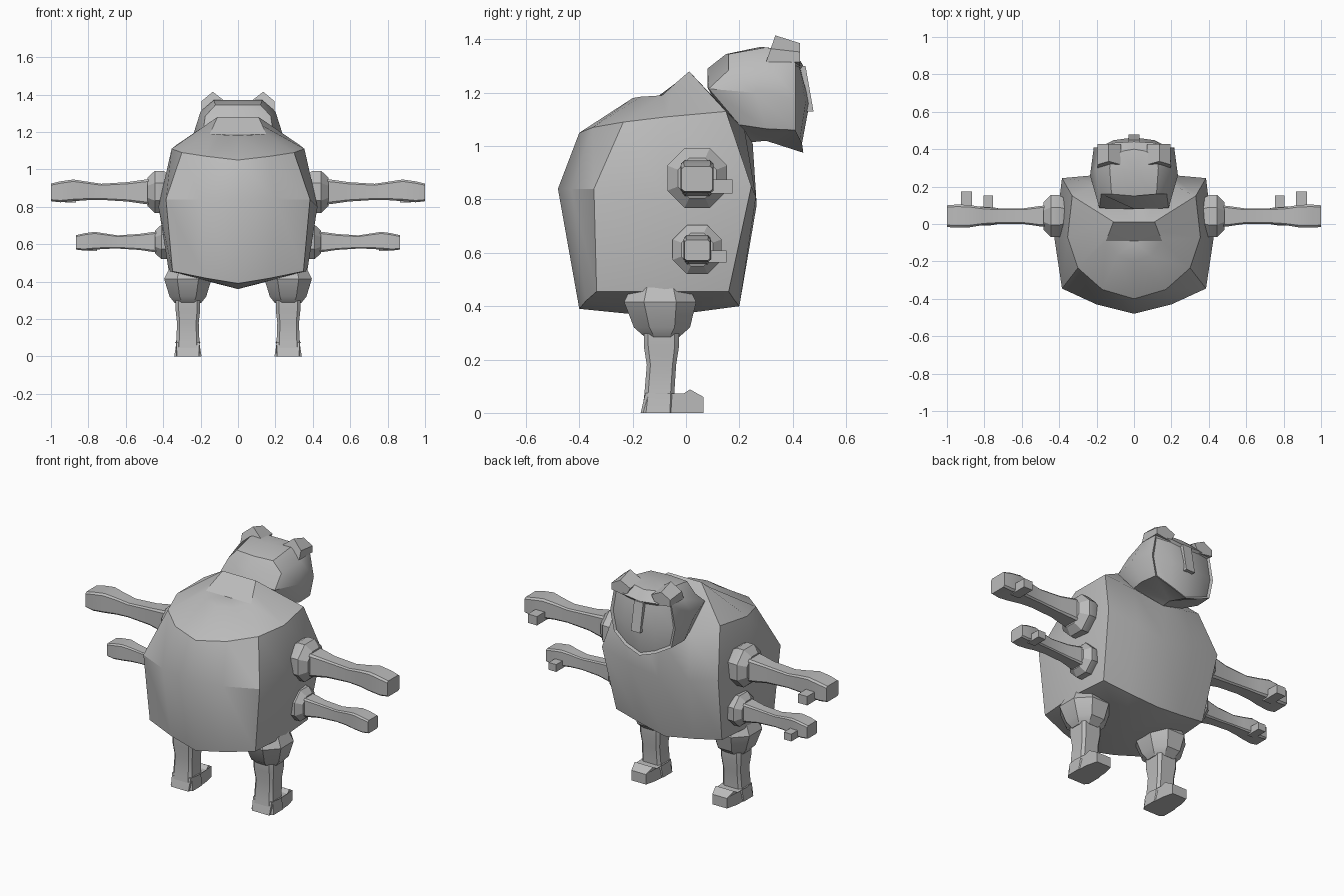
import bpy, bmesh, math
from mathutils import Vector

if "Cube" in bpy.data.objects:
    bpy.data.objects.remove(bpy.data.objects["Cube"])

grey = bpy.data.materials.new("plain grey")
grey.diffuse_color = (0.5, 0.5, 0.5, 1)
grey.use_nodes = True
grey.node_tree.nodes["Principled BSDF"].inputs["Base Color"].default_value = grey.diffuse_color


def finish(name, bm, mirror=False, angle=30):
    bmesh.ops.remove_doubles(bm, verts=bm.verts, dist=1e-5)
    bmesh.ops.recalc_face_normals(bm, faces=bm.faces)
    me = bpy.data.meshes.new(name)
    bm.to_mesh(me)
    bm.free()
    me.materials.append(grey)
    ob = bpy.data.objects.new(name, me)
    bpy.context.collection.objects.link(ob)
    if mirror:
        ob.modifiers.new("mirror", 'MIRROR').use_mirror_merge = False
    bpy.ops.object.select_all(action='DESELECT')
    ob.select_set(True)
    bpy.context.view_layer.objects.active = ob
    bpy.ops.object.shade_smooth_by_angle(angle=math.radians(angle))
    return ob


def loft(rings, first=None, last=None):
    """Skin closed rings; ends close with a fan to a point or a flat cap."""
    bm = bmesh.new()
    vs = [[bm.verts.new(p) for p in r] for r in rings]
    n = len(vs[0])
    for a, b in zip(vs, vs[1:]):
        for i in range(n):
            j = (i + 1) % n
            bm.faces.new((a[i], a[j], b[j], b[i]))
    for ring, tip in ((vs[0], first), (vs[-1], last)):
        if tip:
            t = bm.verts.new(tip)
            for i in range(n):
                bm.faces.new((ring[i], ring[(i + 1) % n], t))
        else:
            bm.faces.new(ring)
    return bm


def whole(half):
    """Half ring from centre line to centre line, completed across x."""
    return half + [(-x, y, z) for x, y, z in half[-2:0:-1]]


def octagon(k):
    return [(1, k), (k, 1), (-k, 1), (-1, k), (-1, -k), (-k, -1), (k, -1), (1, -k)]


def block(name, x0, x1, y0, y1, z0, z1, mirror=True):
    r = [[(x, y0, z0), (x, y1, z0), (x, y1, z1), (x, y0, z1)] for x in (x0, x1)]
    return finish(name, loft(r), mirror)


# Body shell: rings run from the chest side (+y) round to the back (-y)
body = [
    [(0, .20, .40), (.18, .18, .425), (.35, .16, .455), (.37, -.08, .455),
     (.35, -.335, .455), (.18, -.375, .42), (0, -.40, .39)],
    [(0, .265, .78), (.2, .262, .81), (.385, .245, .85), (.425, -.08, .80),
     (.385, -.345, .84), (.2, -.43, .84), (0, -.48, .84)],
    [(0, .25, 1.01), (.18, .22, 1.06), (.33, .15, 1.13), (.355, -.07, 1.11),
     (.30, -.235, 1.09), (.17, -.35, 1.07), (0, -.40, 1.05)],
    [(0, .012, 1.28), (.06, .012, 1.28), (.11, .012, 1.28), (.13, -.04, 1.235),
     (.15, -.09, 1.19), (.09, -.17, 1.185), (0, -.20, 1.18)],
]
finish("body", loft([whole(h) for h in body], (0, -.1, .36), (0, -.09, 1.19)))

# Head
head = [
    [(0, .44, .975), (.1, .435, 1.01), (.19, .41, 1.06), (.2, .30, 1.065),
     (.17, .2, 1.08), (0, .2, 1.01)],
    [(0, .475, 1.16), (.11, .46, 1.16), (.215, .41, 1.18), (.235, .26, 1.2),
     (.185, .085, 1.215), (0, .08, 1.22)],
    [(0, .44, 1.30), (.1, .435, 1.31), (.19, .41, 1.315), (.2, .305, 1.31),
     (.175, .16, 1.285), (0, .08, 1.29)],
    [(0, .40, 1.355), (.06, .39, 1.36), (.12, .36, 1.36), (.13, .30, 1.37),
     (.12, .16, 1.345), (0, .15, 1.345)],
]
bm = loft([whole(h) for h in head], (0, .3, 1.02), (0, .28, 1.372))
bmesh.ops.recalc_face_normals(bm, faces=bm.faces)
# Recessed face below the brow
face = [f for f in bm.faces if f.normal.y > .75 and 1.0 < f.calc_center_median().z < 1.3]
bmesh.ops.inset_region(bm, faces=face, thickness=.012, depth=-.012)
finish("head", bm)

# Nose strip running down from the brow
finish("nose", loft([
    [(-.03, .43, 1.13), (.03, .43, 1.13), (.03, .478, 1.13), (-.03, .478, 1.13)],
    [(-.03, .40, 1.30), (.03, .40, 1.30), (.03, .448, 1.30), (-.03, .448, 1.30)]]))

# Ears
ear = [(.07, 1.365), (.135, 1.415), (.195, 1.365), (.195, 1.315), (.10, 1.30)]
finish("ears", loft([
    [(x, .30 + max(0, z - 1.315) * .35, z) for x, z in ear],
    [(x, .428, z - max(0, z - 1.33) * .35) for x, z in ear]]), True)


# Arms: sections are (distance back from fingertip, half depth, half height, z shift)
def arm(label, tip, z, s):
    def section(rows, k):
        return [[(tip - d * s, .042 + u * hy * s, z + v * hz * s + dz * s)
                 for u, v in octagon(k)] for d, hy, hz, dz in rows]
    finish(label + "_arms", loft(section([
        (.60, .06, .075, 0), (.50, .055, .065, 0), (.41, .042, .052, 0),
        (.27, .042, .043, 0), (.19, .048, .05, .005), (.12, .06, .058, .008),
        (.05, .062, .056, 0), (0, .058, .047, -.003)], .82)), True)
    finish(label + "_shoulders", loft(section([
        (.64, .09, .09, 0), (.60, .112, .112, 0), (.555, .112, .112, 0),
        (.515, .072, .075, 0)], .42)), True)
    block(label + "_thumbs", tip - .135 * s, tip - .075 * s, .06,
          .042 + .133 * s, z - .058 * s, z - .005 * s)


arm("upper", 1.0, .88, 1)
arm("lower", .865, .612, .82)


# Legs: sections are (z, half width, half depth, y centre)
def leg(name, rows, k):
    finish(name, loft([[(.268 + u * hx, cy + v * hy, z) for u, v in octagon(k)]
                       for z, hx, hy, cy in rows]), True)


leg("thighs", [(.47, .10, .11, -.097), (.415, .127, .135, -.097),
               (.32, .098, .105, -.09), (.285, .07, .065, -.09)], .45)
leg("shins", [(.30, .066, .066, -.092), (.25, .066, .066, -.092), (.18, .058, .055, -.092),
              (.07, .062, .056, -.10), (0, .073, .06, -.105)], .75)

# Feet: side profile lofted across, narrowing at the toe and heel
foot = [(-.17, 0), (-.10, 0), (0, 0), (.065, 0), (.065, .06), (.015, .088),
        (-.01, .072), (-.10, .075), (-.152, .075)]
finish("feet", loft([
    [(.268 + side * (.072 - max(0, y + .03) * .25 - max(0, -.1 - y) * .2), y, z)
     for y, z in foot] for side in (-1, 1)]), True)
